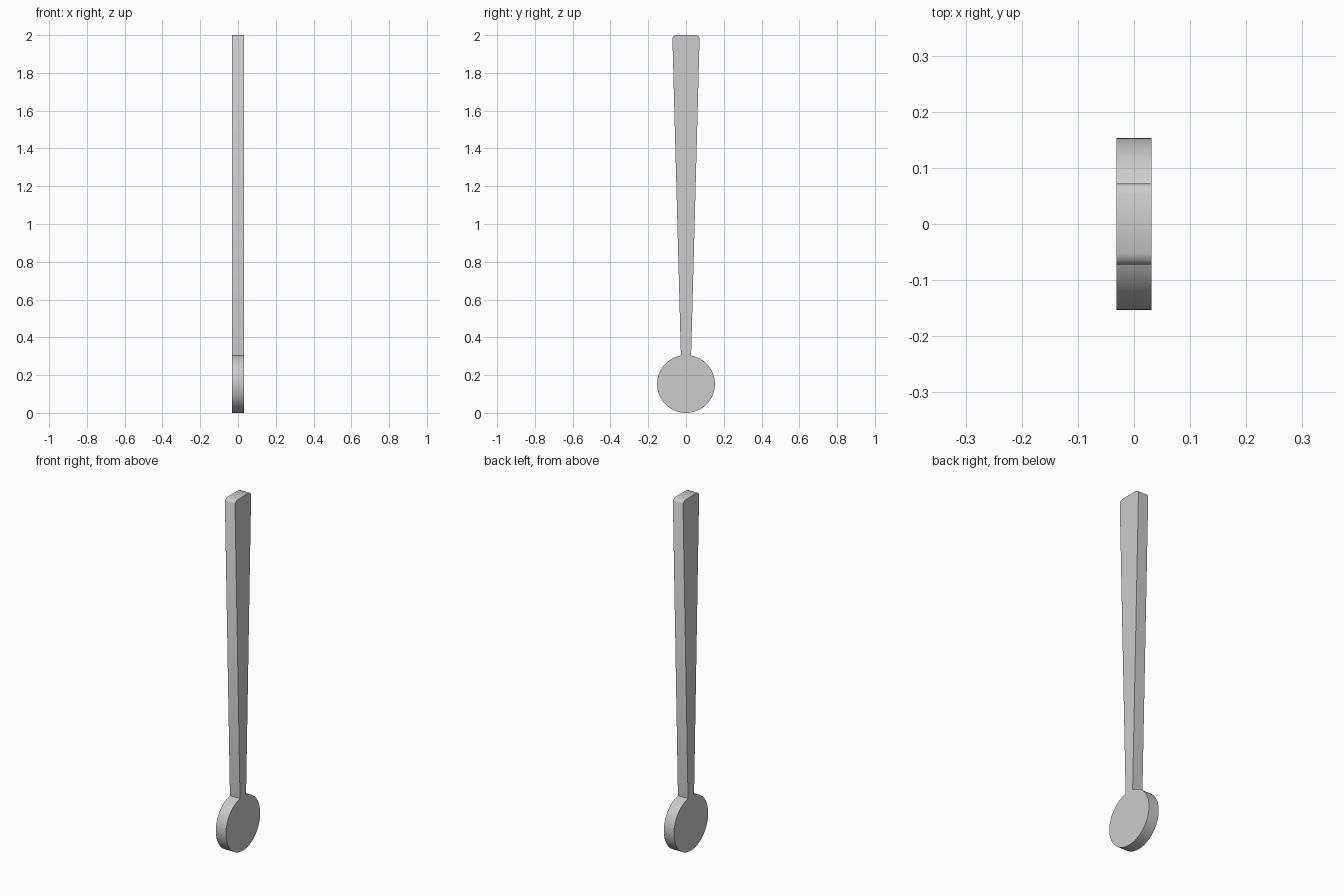
import bpy, bmesh, math

if "Cube" in bpy.data.objects:
    bpy.data.objects.remove(bpy.data.objects["Cube"])

R, HALF_T = 0.153, 0.0315      # disc radius, half thickness
NECK, TOP = 0.027, 0.072       # half widths of the stem ends
SEG = 64

# Outline in (y, z): round bob, starting and ending at the neck
a0 = math.asin(NECK / R)
outline = []
for i in range(SEG + 1):
    a = a0 + (2 * math.pi - 2 * a0) * i / SEG
    outline.append((R * math.sin(a), R + R * math.cos(a)))

# Tapered stem with softly clipped top corners
right = [(TOP, 1.985), (0.066, 1.994), (0.053, 2.0)]
outline += [(-y, z) for y, z in right] + right[::-1]

# Extrude the outline through the thickness
bm = bmesh.new()
face = bm.faces.new([bm.verts.new((-HALF_T, y, z)) for y, z in outline])
ext = bmesh.ops.extrude_face_region(bm, geom=[face])
moved = [g for g in ext["geom"] if isinstance(g, bmesh.types.BMVert)]
bmesh.ops.translate(bm, verts=moved, vec=(2 * HALF_T, 0, 0))
bmesh.ops.recalc_face_normals(bm, faces=bm.faces)

mesh = bpy.data.meshes.new("pendulum")
bm.to_mesh(mesh)
bm.free()
pendulum = bpy.data.objects.new("pendulum", mesh)
bpy.context.collection.objects.link(pendulum)

# Smooth rim, crisp edges
bpy.context.view_layer.objects.active = pendulum
pendulum.select_set(True)
bpy.ops.object.shade_smooth_by_angle(angle=math.radians(40))
